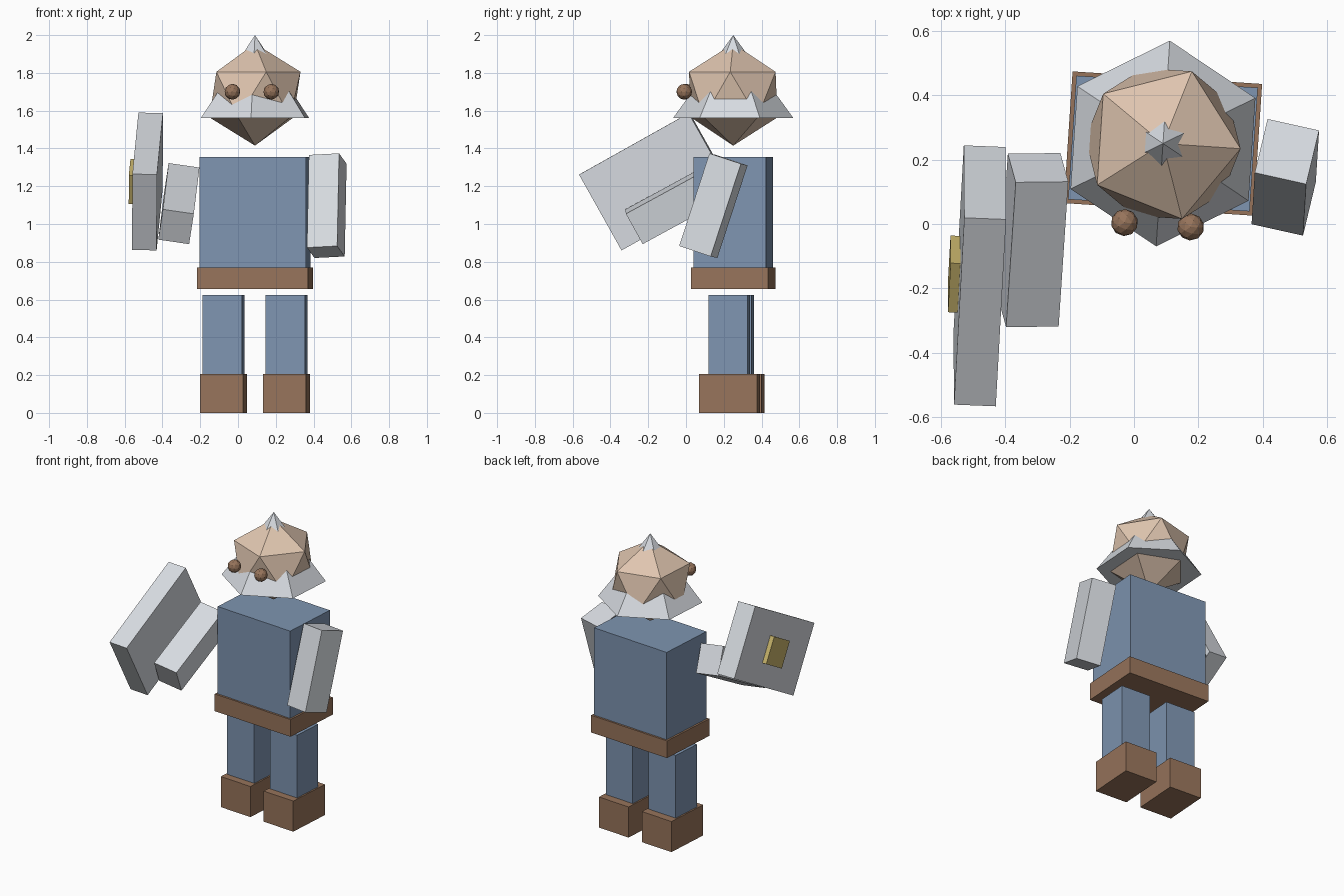
import bpy
import math
from mathutils import Matrix, Vector

cube = bpy.data.objects.get("Cube")
if cube:
    bpy.data.objects.remove(cube, do_unlink=True)


def material(name, rgb):
    mat = bpy.data.materials.new(name)
    mat.use_nodes = True
    colour = (*rgb, 1)
    mat.diffuse_color = colour
    mat.node_tree.nodes["Principled BSDF"].inputs["Base Color"].default_value = colour
    return mat


blue = material("blue cloth", (0.21, 0.30, 0.44))
brown = material("brown leather", (0.31, 0.175, 0.105))
steel = material("pale steel", (0.68, 0.71, 0.75))
skin = material("skin", (0.74, 0.56, 0.43))
gold = material("gold", (0.58, 0.46, 0.15))

# The whole figure is turned slightly about its own vertical axis
FRAME = Matrix.Translation((0.09, 0.25, 0)) @ Matrix.Rotation(math.radians(-3.8), 4, 'Z')


def finish(name, mat, matrix):
    obj = bpy.context.object
    obj.name = name
    obj.data.materials.append(mat)
    obj.matrix_world = matrix
    return obj


def box(name, mat, centre, size):
    """Upright box placed in the figure's frame."""
    bpy.ops.mesh.primitive_cube_add(size=1)
    return finish(name, mat, FRAME @ Matrix.Translation(centre) @ Matrix.Diagonal((*size, 1)))


def tilted_box(name, mat, centre, size, across, along):
    """Box with its width along 'across' and its length along 'along'."""
    z = Vector(along).normalized()
    y = z.cross(Vector(across)).normalized()
    x = y.cross(z)
    turn = Matrix((x, y, z)).transposed().to_4x4()
    bpy.ops.mesh.primitive_cube_add(size=1)
    return finish(name, mat, Matrix.Translation(centre) @ turn @ Matrix.Diagonal((*size, 1)))


def ball(name, mat, centre, radius, subdivisions):
    bpy.ops.mesh.primitive_ico_sphere_add(subdivisions=subdivisions, radius=radius)
    return finish(name, mat, FRAME @ Matrix.Translation(centre))


# Torso and belt
box("torso", blue, (0, 0, 1.06), (0.565, 0.385, 0.59))
box("belt", brown, (0, 0, 0.7125), (0.59, 0.41, 0.115))

# Legs, boots and eyes in pairs
for side, s in (("right", -1), ("left", 1)):
    box(side + "_leg", blue, (s * 0.167, -0.01, 0.4125), (0.21, 0.205, 0.425))
    box(side + "_boot", brown, (s * 0.167, -0.008, 0.1025), (0.23, 0.308, 0.205))
    ball(side + "_eye", brown, (s * 0.103, -0.253, 1.70), 0.042, 2)

# Faceted head pushed through a six-sided helmet, whose tip shows on top
ball("head", skin, (0, 0, 1.685), 0.27, 1)
bpy.ops.mesh.primitive_cone_add(vertices=6, radius1=0.32, radius2=0, depth=0.44)
finish("helmet", steel, FRAME @ Matrix.Translation((0, 0, 1.78)))

# Arms, the right one raised forward
tilted_box("left_arm", steel, (0.47, 0.145, 1.097), (0.164, 0.18, 0.516),
           (0.16, -0.035, 0.01), (0.01, 0.16, 0.49))
tilted_box("right_arm", steel, (-0.313, -0.05, 1.108), (0.165, 0.185, 0.513),
           (0.163, 0, -0.025), (0.03, 0.45, 0.245))

# Shield on the right arm with a gold boss on its outer face
shield_axes = ((0.13, -0.008, -0.005), (0.032, 0.58, 0.325))
tilted_box("shield", steel, (-0.479, -0.161, 1.225), (0.13, 0.46, 0.666), *shield_axes)
tilted_box("shield_boss", gold, (-0.549, -0.156, 1.224), (0.05, 0.175, 0.175), *shield_axes)
